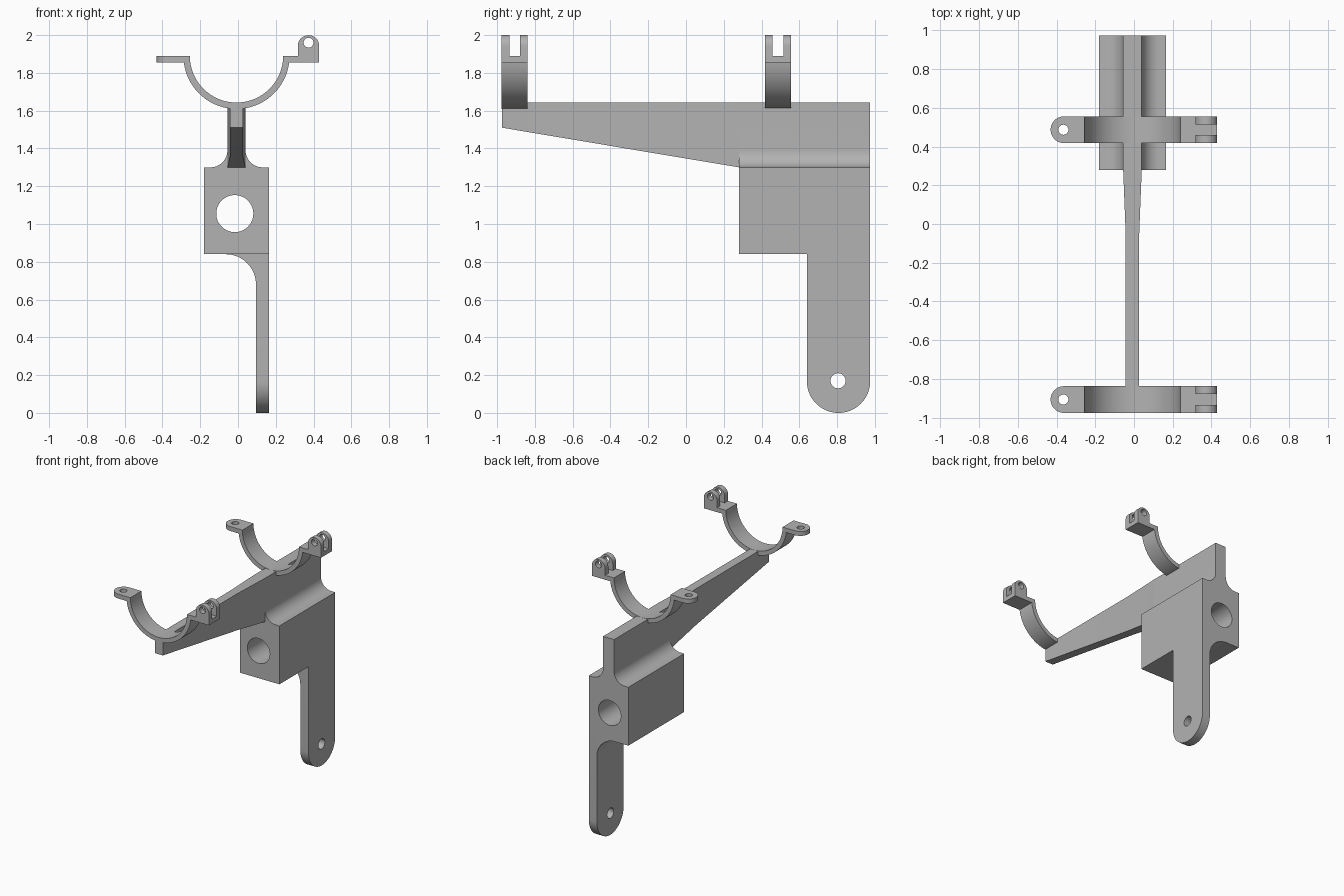
import bpy, bmesh
from math import sin, cos, radians, asin, degrees

cube = bpy.data.objects.get("Cube")
if cube:
    bpy.data.objects.remove(cube, do_unlink=True)

grey = bpy.data.materials.new("plain grey")
grey.use_nodes = True
colour = (0.45, 0.45, 0.45, 1)
grey.diffuse_color = colour
grey.node_tree.nodes["Principled BSDF"].inputs["Base Color"].default_value = colour

CX = -0.008  # centre line of the neck, arm and clamps


def arc(cx, cy, r, start, end, n=24):
    steps = [radians(start + (end - start) * i / n) for i in range(n + 1)]
    return [(cx + r * cos(a), cy + r * sin(a)) for a in steps]


def circle(cx, cy, r, n=40):
    return arc(cx, cy, r, 0, 360, n)[:-1]


def finish(name, bm):
    bmesh.ops.recalc_face_normals(bm, faces=bm.faces)
    mesh = bpy.data.meshes.new(name)
    bm.to_mesh(mesh)
    bm.free()
    mesh.materials.append(grey)
    ob = bpy.data.objects.new(name, mesh)
    bpy.context.collection.objects.link(ob)
    bpy.ops.object.select_all(action='DESELECT')
    ob.select_set(True)
    bpy.context.view_layer.objects.active = ob
    bpy.ops.object.shade_smooth_by_angle(angle=radians(30))
    return ob


def extrude(name, axis, lo, hi, *loops):
    """Extrude an outline (further loops are holes) along an axis."""
    place = {'x': lambda a, b, d: (d, a, b),
             'y': lambda a, b, d: (a, d, b),
             'z': lambda a, b, d: (a, b, d)}[axis]
    bm = bmesh.new()
    for loop in loops:
        verts = [bm.verts.new(place(a, b, lo)) for a, b in loop]
        for i, v in enumerate(verts):
            bm.edges.new((verts[i - 1], v))
    bmesh.ops.triangle_fill(bm, edges=bm.edges[:], use_beauty=True)
    grown = bmesh.ops.extrude_face_region(bm, geom=bm.faces[:])["geom"]
    bmesh.ops.translate(bm, vec=place(0, 0, hi - lo),
                        verts=[g for g in grown if isinstance(g, bmesh.types.BMVert)])
    return finish(name, bm)


# Block with filleted neck and a round bore
LEFT, RIGHT, NECK, FILLET, TOP = -0.18, 0.165, 0.048, 0.09, 1.643
BACK, FRONT = 0.975, 0.28
body = [(LEFT, 0.84), (RIGHT, 0.84), (RIGHT, 1.3)]
body += arc(CX + NECK + FILLET, 1.3 + FILLET, FILLET, 270, 180, 14)
body += [(CX + NECK, TOP), (CX - NECK, TOP)]
body += arc(CX - NECK - FILLET, 1.3 + FILLET, FILLET, 0, -90, 14)
body += [(LEFT, 1.3)]
extrude("bored_block", 'y', FRONT, BACK, body, circle(-0.017, 1.055, 0.098, 56))

# Hanging leg with round foot and pin hole, and its fillet under the block
leg = [(BACK, 0.84), (0.64, 0.84)] + arc(0.8075, 0.1675, 0.1675, 180, 360, 36)
extrude("leg", 'x', 0.095, RIGHT, leg, circle(0.805, 0.17, 0.04))
extrude("leg_fillet", 'y', 0.64, BACK,
        [(0.095, 0.84)] + arc(-0.065, 0.68, 0.16, 90, 0))

# Tapered arm lofted through rectangular sections: y, half width, underside
bm = bmesh.new()
rings = []
for y, half, low in [(FRONT, NECK, 1.3), (-0.05, 0.035, 1.355), (-0.975, 0.035, 1.51)]:
    rings.append([bm.verts.new((CX + s * half, y, z))
                  for s, z in [(-1, low), (1, low), (1, TOP), (-1, TOP)]])
for a, b in zip(rings, rings[1:]):
    for i in range(4):
        bm.faces.new((a[i - 1], a[i], b[i], b[i - 1]))
bm.faces.new(rings[0])
bm.faces.new(rings[-1])
finish("arm", bm)

# Two half-ring clamps, each with a drilled ear and a forked hinge lug
INNER, OUTER, RIM, EAR = 0.247, 0.281, 1.89, 1.855
dip = degrees(asin((RIM - EAR) / OUTER))
for side, y in (("front", -0.907), ("rear", 0.487)):
    lo, hi = y - 0.069, y + 0.069
    saddle = arc(CX, RIM, INNER, 180, 360, 48)
    saddle += [(0.43, RIM), (0.43, EAR)]
    saddle += arc(CX, RIM, OUTER, -dip, dip - 180, 48)
    saddle += [(-0.29, EAR), (-0.29, RIM)]
    extrude(side + "_clamp_saddle", 'y', lo, hi, saddle)
    ear = [(-0.29, hi)] + arc(-0.362, y, 0.069, 90, 270) + [(-0.29, lo)]
    extrude(side + "_clamp_ear", 'z', EAR, RIM, ear, circle(-0.365, y, 0.026))
    lug = [(0.317, RIM), (0.43, RIM)] + arc(0.3735, 1.943, 0.0565, 0, 180)
    for part, a, b in (("near", lo, y - 0.028), ("far", y + 0.028, hi)):
        extrude(f"{side}_hinge_lug_{part}", 'y', a, b, lug,
                circle(0.3735, 1.96, 0.026))
